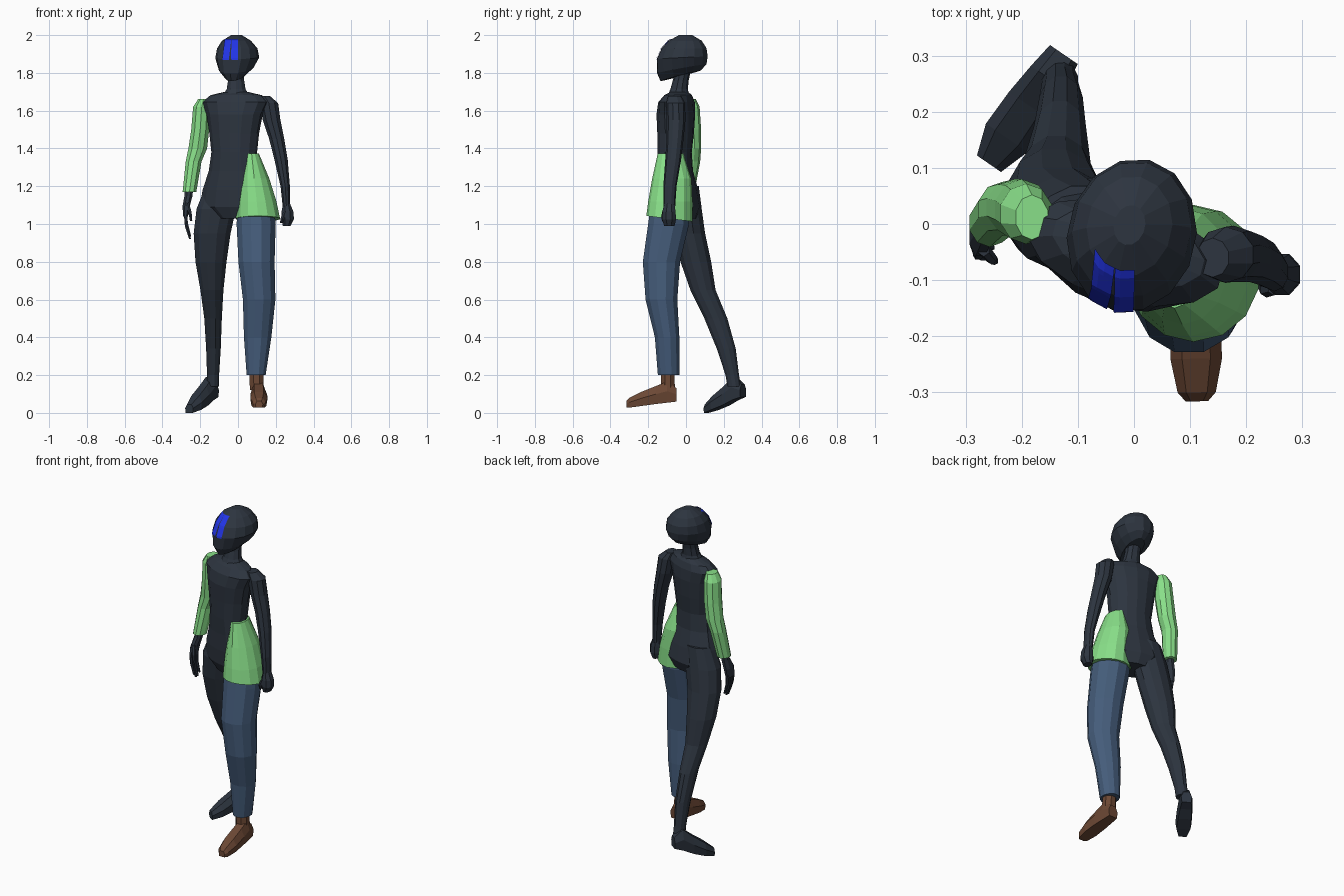
import bpy, bmesh, math
from mathutils import Vector
from mathutils.bvhtree import BVHTree


def material(name, rgb):
    m = bpy.data.materials.new(name)
    m.diffuse_color = (*rgb, 1)
    return m


DARK = material("dark slate", (0.026, 0.035, 0.050))
GREEN = material("light green", (0.25, 0.74, 0.25))
DENIM = material("denim blue", (0.060, 0.110, 0.200))
BROWN = material("leather brown", (0.150, 0.065, 0.035))
BLUE = material("bright blue", (0.016, 0.035, 0.80))


def skin(name, rings, mat):
    """Join rings of points into a closed, flat-faced tube."""
    bm = bmesh.new()
    rows = [[bm.verts.new(p) for p in ring] for ring in rings]
    n = len(rows[0])
    for a, b in zip(rows, rows[1:]):
        for i in range(n):
            j = (i + 1) % n
            bm.faces.new((a[i], a[j], b[j], b[i]))
    bm.faces.new(rows[0])
    bm.faces.new(rows[-1])
    bmesh.ops.recalc_face_normals(bm, faces=bm.faces)
    me = bpy.data.meshes.new(name)
    bm.to_mesh(me)
    bm.free()
    me.materials.append(mat)
    ob = bpy.data.objects.new(name, me)
    bpy.context.collection.objects.link(ob)
    return ob


def loft(name, stations, mat, n=10, turn=0):
    """Stations are (x, y, z, half width, half depth[, tilt front to back])."""
    c, s = math.cos(math.radians(turn)), math.sin(math.radians(turn))
    rings = []
    for x, y, z, rx, ry, *tilt in stations:
        t = tilt[0] if tilt else 0
        ring = []
        for i in range(n):
            a = 2 * math.pi * (i + 0.5) / n
            u, v = rx * math.cos(a), ry * math.sin(a)
            ring.append((x + u * c - v * s, y + u * s + v * c, z + t * v))
        rings.append(ring)
    return skin(name, rings, mat)


def foot(name, heel, toe, stations, mat):
    """Stations from heel to toe are (distance, half width, sole z, top z)."""
    d = (Vector(toe) - Vector(heel)).normalized()
    rings = []
    for dist, w, zb, zt in stations:
        x, y = heel[0] + d.x * dist, heel[1] + d.y * dist
        zm = zb + (zt - zb) * 0.55
        outline = [(-0.85, zb), (0.85, zb), (1, zm), (0.55, zt), (-0.55, zt), (-1, zm)]
        rings.append([(x - d.y * w * k, y + d.x * w * k, z) for k, z in outline])
    return skin(name, rings, mat)


# Head and neck, turned a little to one side
head = loft("head", [
    (-0.012, -0.028, 1.785, 0.050, 0.110, 0.26),
    (-0.010, -0.022, 1.822, 0.090, 0.134, 0.18),
    (-0.004, -0.020, 1.880, 0.115, 0.138, 0.05),
    (-0.004, -0.010, 1.930, 0.106, 0.122),
    (-0.008, -0.004, 1.970, 0.076, 0.090),
    (-0.008, -0.002, 2.000, 0.028, 0.036)], DARK, 14, -13)
loft("neck", [
    (-0.010, -0.012, 1.830, 0.045, 0.042),
    (-0.010, -0.028, 1.760, 0.045, 0.042),
    (-0.010, -0.036, 1.715, 0.052, 0.046),
    (-0.010, -0.042, 1.670, 0.080, 0.060)], DARK, 10)

# Two painted stripes on the forehead, laid onto the head surface
tree = BVHTree.FromPolygons([v.co for v in head.data.vertices],
                            [p.vertices for p in head.data.polygons])
for k, (x0, lean) in enumerate([(-0.081, 0.013), (-0.035, 0.002)]):
    bm = bmesh.new()
    rows = []
    for j in range(13):
        row = []
        for i in range(5):
            x, z = x0 + lean * j / 12 + 0.034 * i / 4, 1.868 + 0.108 * j / 12
            hit = tree.ray_cast(Vector((x, -1, z)), Vector((0, 1, 0)))
            row.append(bm.verts.new(hit[0] + hit[1] * math.copysign(0.004, -hit[1].y)))
        rows.append(row)
    for a, b in zip(rows, rows[1:]):
        for i in range(4):
            bm.faces.new((a[i], a[i + 1], b[i + 1], b[i]))
    me = bpy.data.meshes.new(f"forehead_stripe_{k + 1}")
    bm.to_mesh(me)
    bm.free()
    me.materials.append(BLUE)
    bpy.context.collection.objects.link(bpy.data.objects.new(me.name, me))

# Torso, twisted with the stride
loft("torso", [
    (-0.010, -0.035, 1.700, 0.060, 0.045),
    (-0.010, -0.042, 1.682, 0.140, 0.066),
    (-0.015, -0.050, 1.645, 0.180, 0.088),
    (-0.018, -0.054, 1.580, 0.152, 0.098),
    (-0.020, -0.055, 1.480, 0.134, 0.094),
    (-0.020, -0.060, 1.380, 0.123, 0.088),
    (-0.018, -0.055, 1.280, 0.140, 0.088),
    (-0.018, -0.042, 1.180, 0.174, 0.100),
    (-0.018, -0.030, 1.090, 0.190, 0.105),
    (-0.010, -0.030, 1.030, 0.110, 0.080)], DARK, 14, -15)

# Flared shirt tail over the left hip
loft("shirt_tail", [
    (0.072, -0.082, 1.372, 0.040, 0.068),
    (0.086, -0.075, 1.240, 0.082, 0.104),
    (0.099, -0.083, 1.120, 0.107, 0.117),
    (0.106, -0.088, 1.028, 0.119, 0.122, -0.12)], GREEN, 14)

# Left leg in trousers, with shoe
loft("left_trouser_leg", [
    (0.095, -0.085, 1.100, 0.100, 0.105),
    (0.096, -0.092, 1.000, 0.107, 0.112),
    (0.098, -0.130, 0.800, 0.099, 0.102),
    (0.112, -0.130, 0.600, 0.089, 0.087),
    (0.104, -0.100, 0.400, 0.075, 0.067),
    (0.096, -0.092, 0.200, 0.052, 0.059)], DENIM, 12)
loft("left_ankle", [
    (0.096, -0.096, 0.240, 0.040, 0.038),
    (0.100, -0.096, 0.120, 0.040, 0.040)], BROWN, 8)
foot("left_shoe", (0.108, -0.050), (0.112, -0.315), [
    (0.000, 0.032, 0.060, 0.130), (0.050, 0.038, 0.054, 0.165),
    (0.110, 0.044, 0.047, 0.142), (0.190, 0.046, 0.036, 0.110),
    (0.250, 0.034, 0.028, 0.080), (0.266, 0.020, 0.028, 0.062)], BROWN)

# Right leg trailing behind, with foot
loft("right_leg", [
    (-0.090, 0.000, 1.200, 0.085, 0.070),
    (-0.115, 0.000, 1.080, 0.108, 0.086),
    (-0.137, 0.018, 0.950, 0.101, 0.086),
    (-0.143, 0.052, 0.800, 0.085, 0.084),
    (-0.138, 0.090, 0.650, 0.063, 0.069),
    (-0.132, 0.158, 0.500, 0.048, 0.063),
    (-0.130, 0.213, 0.340, 0.040, 0.052),
    (-0.132, 0.245, 0.200, 0.033, 0.037),
    (-0.132, 0.255, 0.140, 0.033, 0.037)], DARK, 12)
foot("right_foot", (-0.125, 0.302), (-0.258, 0.108), [
    (0.000, 0.030, 0.084, 0.150), (0.050, 0.037, 0.068, 0.190),
    (0.110, 0.043, 0.040, 0.140), (0.180, 0.045, 0.016, 0.090),
    (0.236, 0.026, 0.000, 0.045)], DARK)

# Left arm, fist and thumb
loft("left_arm", [
    (0.140, -0.060, 1.678, 0.030, 0.035),
    (0.163, -0.055, 1.640, 0.052, 0.050),
    (0.178, -0.053, 1.550, 0.049, 0.050),
    (0.205, -0.058, 1.450, 0.042, 0.045),
    (0.228, -0.068, 1.340, 0.037, 0.042),
    (0.250, -0.085, 1.200, 0.026, 0.035),
    (0.257, -0.088, 1.080, 0.020, 0.030)], DARK, 10)
loft("left_fist", [
    (0.257, -0.088, 1.110, 0.019, 0.028),
    (0.262, -0.090, 1.065, 0.034, 0.038),
    (0.263, -0.090, 1.025, 0.036, 0.040),
    (0.258, -0.088, 0.990, 0.022, 0.030)], DARK, 8)
loft("left_thumb", [
    (0.250, -0.115, 1.065, 0.012, 0.012),
    (0.236, -0.118, 1.030, 0.012, 0.013),
    (0.230, -0.112, 1.005, 0.009, 0.009)], DARK, 6)

# Right arm in a sleeve
loft("right_sleeve", [
    (-0.182, 0.012, 1.662, 0.030, 0.040),
    (-0.192, 0.018, 1.620, 0.048, 0.054),
    (-0.200, 0.025, 1.500, 0.050, 0.055),
    (-0.213, 0.030, 1.400, 0.052, 0.050),
    (-0.235, 0.027, 1.330, 0.044, 0.048),
    (-0.257, 0.002, 1.170, 0.038, 0.043)], GREEN, 10)

# Right hand with open fingers
loft("right_palm", [
    (-0.257, 0.002, 1.220, 0.024, 0.028),
    (-0.262, -0.005, 1.150, 0.023, 0.028),
    (-0.274, -0.020, 1.095, 0.021, 0.040),
    (-0.278, -0.028, 1.040, 0.014, 0.038)], DARK, 8)
for i in range(4):
    y = -0.002 - 0.017 * i
    drop = (0.015, 0.0, 0.0, 0.02)[i]
    loft(f"right_finger_{i + 1}", [
        (-0.278, y, 1.055, 0.010, 0.009),
        (-0.273, y - 0.004, 0.985 + drop, 0.009, 0.008),
        (-0.254, y - 0.006, 0.920 + drop, 0.006, 0.006)], DARK, 6)
loft("right_thumb", [
    (-0.268, -0.045, 1.110, 0.011, 0.013),
    (-0.254, -0.062, 1.060, 0.010, 0.010),
    (-0.248, -0.066, 1.015, 0.007, 0.007)], DARK, 6)
